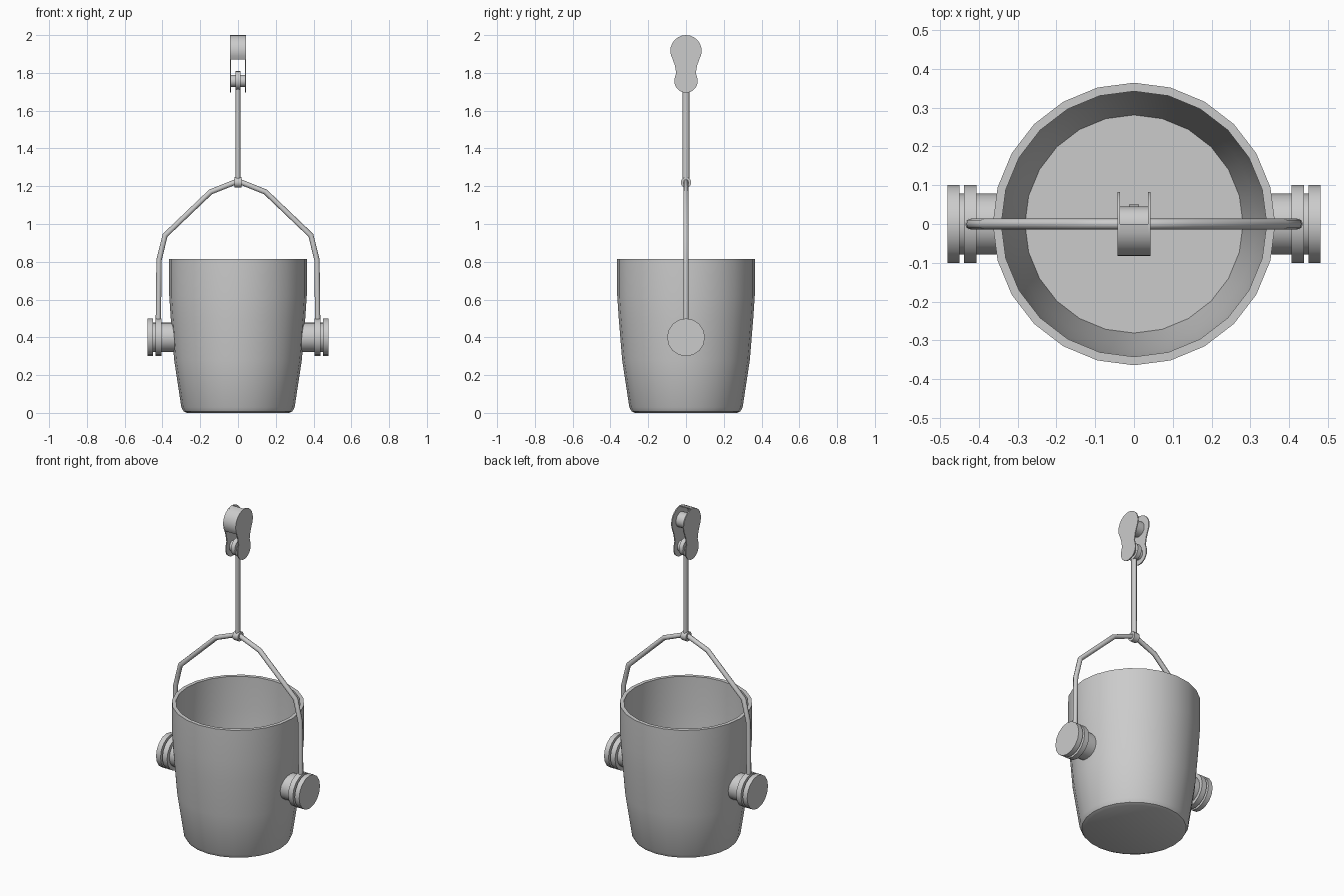
import bpy, bmesh
from math import sin, cos, pi, radians
from mathutils import Vector

if "Cube" in bpy.data.objects:
    bpy.data.objects.remove(bpy.data.objects["Cube"])


def finish(bm, name, angle=35):
    bmesh.ops.recalc_face_normals(bm, faces=bm.faces)
    me = bpy.data.meshes.new(name)
    bm.to_mesh(me)
    bm.free()
    ob = bpy.data.objects.new(name, me)
    bpy.context.collection.objects.link(ob)
    bpy.ops.object.select_all(action='DESELECT')
    ob.select_set(True)
    bpy.context.view_layer.objects.active = ob
    bpy.ops.object.shade_smooth_by_angle(angle=radians(angle))
    return ob


def lathe(name, profile, place, n):
    """Revolve (radius, height) pairs; place maps (a, b, height) to xyz."""
    bm = bmesh.new()
    rings = []
    for r, h in profile:
        rings.append([bm.verts.new(place(r * cos(2 * pi * i / n), r * sin(2 * pi * i / n), h))
                      for i in range(n)])
    for lo, hi in zip(rings, rings[1:]):
        for i in range(n):
            j = (i + 1) % n
            bm.faces.new((lo[i], lo[j], hi[j], hi[i]))
    bm.faces.new(rings[0])
    bm.faces.new(rings[-1])
    return finish(bm, name)


def x_lathe(name, profile, z, n=16):
    return lathe(name, profile, lambda a, b, h: (h, a, z + b), n)


def x_cylinder(name, r, x0, x1, z, n=16):
    return x_lathe(name, [(r, x0), (r, x1)], z, n)


def x_prism(name, outline, x0, x1):
    """Extrude a (y, z) outline along x."""
    bm = bmesh.new()
    face = bm.faces.new([bm.verts.new((x0, y, z)) for y, z in outline])
    new = bmesh.ops.extrude_face_region(bm, geom=[face])['geom']
    bmesh.ops.translate(bm, vec=(x1 - x0, 0, 0),
                        verts=[v for v in new if isinstance(v, bmesh.types.BMVert)])
    return finish(bm, name)


def arc(cz, r, a0, a1, n):
    return [(r * cos(radians(a0 + (a1 - a0) * i / n)),
             cz + r * sin(radians(a0 + (a1 - a0) * i / n))) for i in range(n + 1)]


def rod(name, points, rad, n=8):
    """Sweep a round section along a path in the xz plane with mitred bends."""
    bm = bmesh.new()
    pts = [Vector((x, 0, z)) for x, z in points]
    rings = []
    for k, p in enumerate(pts):
        d0 = (p - pts[k - 1]).normalized() if k else (pts[1] - p).normalized()
        d1 = (pts[k + 1] - p).normalized() if k < len(pts) - 1 else d0
        t = (d0 + d1).normalized()
        side = Vector((t.z, 0, -t.x)) / max(t.dot(d0), 0.5)
        rings.append([bm.verts.new(p + side * rad * cos(2 * pi * i / n)
                                   + Vector((0, rad * sin(2 * pi * i / n), 0))) for i in range(n)])
    for lo, hi in zip(rings, rings[1:]):
        for i in range(n):
            j = (i + 1) % n
            bm.faces.new((lo[i], lo[j], hi[j], hi[i]))
    bm.faces.new(rings[0])
    bm.faces.new(rings[-1])
    return finish(bm, name, 50)


# Hollow bucket
lathe("bucket", [(0.27, 0), (0.288, 0.008), (0.3, 0.03), (0.338, 0.28), (0.356, 0.5),
                 (0.364, 0.62), (0.364, 0.815), (0.342, 0.815), (0.342, 0.62), (0.334, 0.5),
                 (0.316, 0.28), (0.281, 0.035)],
      lambda a, b, h: (a, b, h), 24)

# Side pivots: shaft with end cap, and the eye of the bail around it
for s, side in ((-1, "left"), (1, "right")):
    x_lathe(side + "_pivot", [(0.078, s * 0.33), (0.078, s * 0.45), (0.1, s * 0.45),
                              (0.1, s * 0.48)], 0.4)
    x_cylinder(side + "_bail_eye", 0.1, s * 0.406, s * 0.438, 0.4)

# Bent bail
half = [(0.422, 0.47), (0.418, 0.81), (0.386, 0.94), (0.145, 1.17), (0, 1.228)]
rod("bail", half + [(-x, z) for x, z in half[-2::-1]], 0.014)

# Hanging link, flattened rod with an eye at each end
link = rod("link_rod", [(0, 1.22), (0, 1.75)], 0.013)
for v in link.data.vertices:
    v.co.y *= 1.4
x_cylinder("link_lower_eye", 0.028, -0.018, 0.018, 1.22, 12)
x_cylinder("link_upper_eye", 0.05, -0.013, 0.013, 1.76)

# Hanger: two keyhole plates, pins and a curved front cover
outline = (arc(1.917, 0.083, -30, 210, 16) + [(-0.059, 1.84), (-0.052, 1.8)]
           + arc(1.757, 0.062, 165, 375, 12) + [(0.052, 1.8), (0.059, 1.84)])
for s, side in ((-1, "left"), (1, "right")):
    x_prism(side + "_hanger_plate", outline, s * 0.036, s * 0.042)
x_cylinder("hanger_upper_pin", 0.045, -0.037, 0.037, 1.917)
x_cylinder("hanger_lower_pin", 0.032, -0.037, 0.037, 1.757)
x_prism("hanger_cover", arc(1.917, 0.083, 90, 214, 8) + arc(1.917, 0.077, 214, 90, 8),
        -0.042, 0.042)
